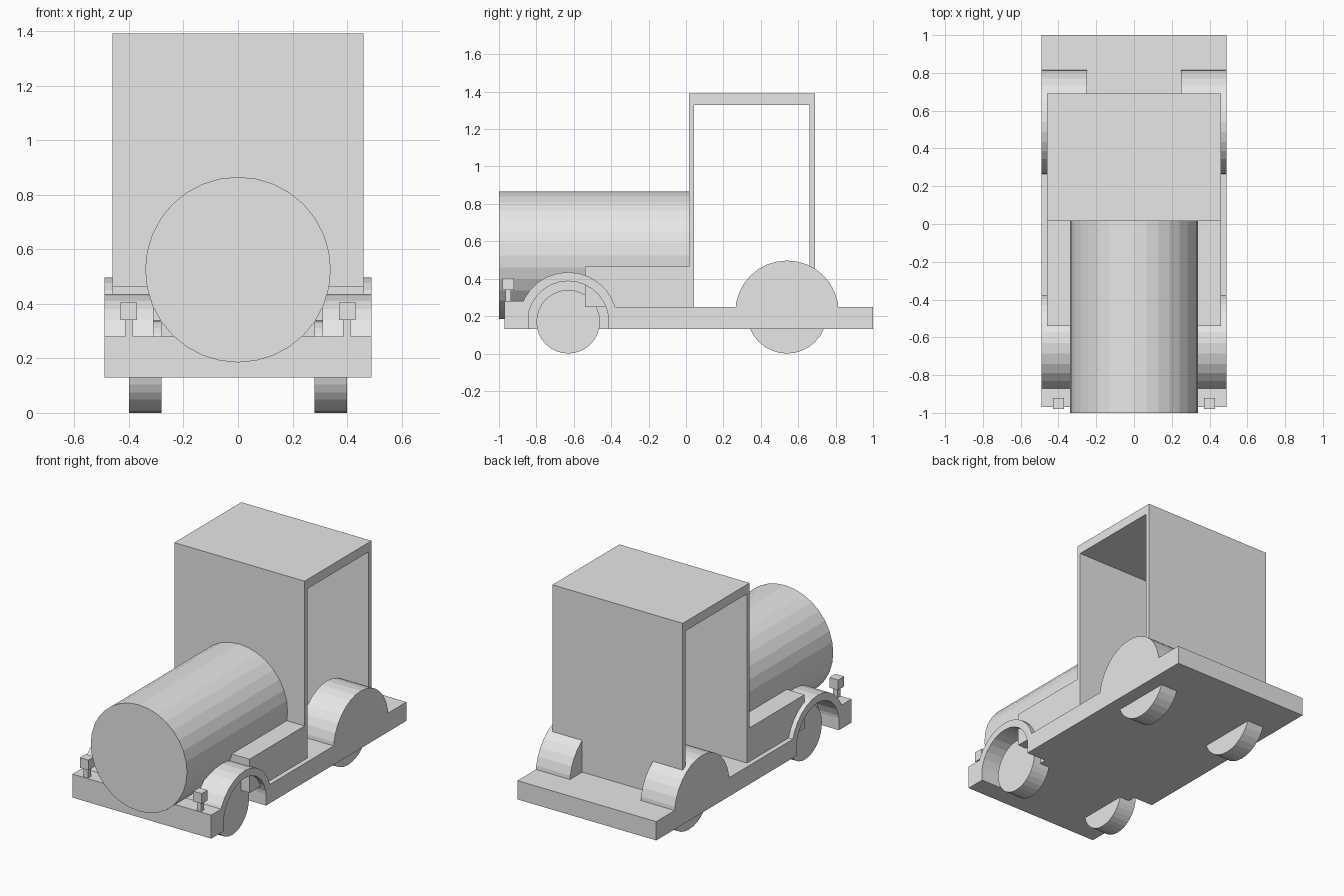
import bpy, bmesh, math

if "Cube" in bpy.data.objects:
    bpy.data.objects.remove(bpy.data.objects["Cube"])

grey = bpy.data.materials.new("plain_grey")
grey.diffuse_color = (0.8, 0.8, 0.8, 1)
grey.use_nodes = True
grey.node_tree.nodes["Principled BSDF"].inputs["Base Color"].default_value = grey.diffuse_color


def prism(name, outline, place, a, b):
    """Extrude a 2D outline between a and b; place(u, v, w) gives the 3D point."""
    bm = bmesh.new()
    ends = [[bm.verts.new(place(u, v, w)) for u, v in outline] for w in (a, b)]
    n = len(outline)
    bm.faces.new(ends[0])
    bm.faces.new(ends[1])
    for i in range(n):
        j = (i + 1) % n
        bm.faces.new((ends[0][i], ends[0][j], ends[1][j], ends[1][i]))
    bmesh.ops.recalc_face_normals(bm, faces=bm.faces)
    mesh = bpy.data.meshes.new(name)
    bm.to_mesh(mesh)
    bm.free()
    mesh.materials.append(grey)
    ob = bpy.data.objects.new(name, mesh)
    bpy.context.collection.objects.link(ob)
    return ob


def along_x(u, v, w):
    return (w, u, v)


def along_y(u, v, w):
    return (u, w, v)


def along_z(u, v, w):
    return (u, v, w)


def box(name, x0, x1, y0, y1, z0, z1):
    return prism(name, [(x0, y0), (x1, y0), (x1, y1), (x0, y1)], along_z, z0, z1)


def arc(cu, cv, r, start, end, steps):
    return [(cu + r * math.cos(start + (end - start) * i / steps),
             cv + r * math.sin(start + (end - start) * i / steps))
            for i in range(steps + 1)]


def circle(cu, cv, r, sides):
    return arc(cu, cv, r, 0, math.tau, sides)[:-1]


# Chassis plate with front wheel notches
half = [(0.49, -0.97), (0.49, -0.843), (0.35, -0.843),
        (0.35, -0.417), (0.49, -0.417), (0.49, 1.0)]
prism("chassis", half + [(-x, y) for x, y in reversed(half)], along_z, 0.13, 0.25)
box("front_bumper", -0.49, 0.49, -0.97, -0.86, 0.13, 0.28)

# Boiler and the block beneath it
prism("boiler", circle(0, 0.525, 0.34, 32), along_y, -1.0, 0.02)
box("boiler_base", -0.46, 0.46, -0.54, 0.04, 0.25, 0.465)

# Cab: front wall, roof and back wall as one bent sheet
prism("cab", [(0.015, 0.25), (0.015, 1.39), (0.69, 1.39), (0.69, 0.25),
              (0.66, 0.25), (0.66, 1.33), (0.042, 1.33), (0.042, 0.25)],
      along_x, -0.46, 0.46)

# Front arch profiles, ending level with the chassis underside
FY, FZ = -0.63, 0.17
drop_out, drop_in = math.asin(0.04 / 0.265), math.asin(0.04 / 0.217)
outer = arc(FY, FZ, 0.265, -drop_out, math.pi + drop_out, 16)
inner = arc(FY, FZ, 0.217, math.pi + drop_in, -drop_in, 16)

for side, s in (("right", 1), ("left", -1)):
    # Mudguards
    prism(side + "_front_mudguard", outer + inner, along_x, s * 0.35, s * 0.49)
    prism(side + "_front_mudguard_back", outer, along_x, s * 0.31, s * 0.35)
    prism(side + "_rear_mudguard", arc(0.54, 0.22, 0.277, 0, math.pi, 16),
          along_x, s * 0.25, s * 0.49)
    # Wheels
    prism(side + "_front_wheel", circle(FY, 0.17, 0.17, 32), along_x, s * 0.28, s * 0.40)
    prism(side + "_rear_wheel", circle(0.54, 0.214, 0.214, 32), along_x, s * 0.28, s * 0.40)
    # Lamps
    c = s * 0.40
    box(side + "_lamp_post", c - 0.015, c + 0.015, -0.965, -0.935, 0.28, 0.345)
    box(side + "_lamp", c - 0.03, c + 0.03, -0.98, -0.92, 0.34, 0.405)
